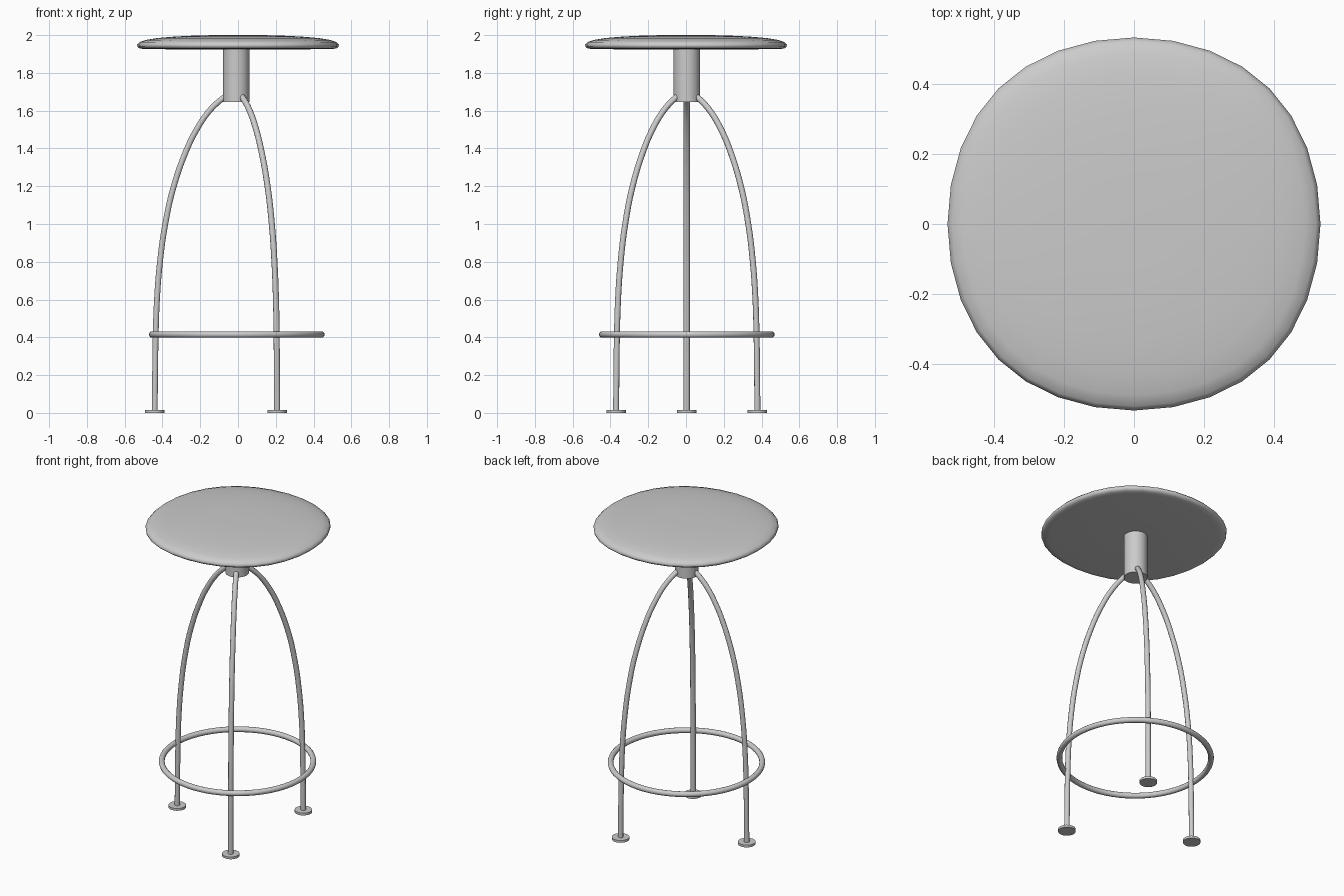
import bpy, bmesh
from math import sin, cos, pi, radians

if "Cube" in bpy.data.objects:
    bpy.data.objects.remove(bpy.data.objects["Cube"])

CX, CY = -0.009, 0.004   # axis of the frame


def smooth(ob, angle=40):
    bpy.ops.object.select_all(action='DESELECT')
    ob.select_set(True)
    bpy.context.view_layer.objects.active = ob
    bpy.ops.object.shade_smooth_by_angle(angle=radians(angle))


def cylinder(name, x, y, z0, z1, r, n=32):
    bpy.ops.mesh.primitive_cylinder_add(vertices=n, radius=r, depth=z1 - z0,
                                        location=(x, y, (z0 + z1) / 2))
    ob = bpy.context.object
    ob.name = name
    smooth(ob)
    return ob


# Seat: slightly squared disc cushion lofted from a profile
profile = [(0.12, 2.0), (0.22, 1.998), (0.34, 1.992), (0.43, 1.984), (0.49, 1.974),
           (0.522, 1.963), (0.534, 1.95), (0.532, 1.938), (0.52, 1.929), (0.49, 1.926),
           (0.12, 1.923)]
bm = bmesh.new()
N = 32
rings = []
for r, z in profile:
    ring = []
    for i in range(N):
        t = 2 * pi * i / N
        a = t + 0.02 * sin(4 * t)
        k = r * (1 + 0.014 * (1 - cos(4 * t)))
        ring.append(bm.verts.new((k * cos(a), k * sin(a), z)))
    rings.append(ring)
for a, b in zip(rings, rings[1:]):
    for i in range(N):
        j = (i + 1) % N
        bm.faces.new((a[i], b[i], b[j], a[j]))
bm.faces.new(rings[0])
bm.faces.new(rings[-1][::-1])
mesh = bpy.data.meshes.new("seat")
bm.to_mesh(mesh)
bm.free()
seat = bpy.data.objects.new("seat", mesh)
bpy.context.collection.objects.link(seat)
smooth(seat, 60)

# Central column
cylinder("column", CX, CY, 1.645, 1.93, 0.07)

# Foot ring
bpy.ops.mesh.primitive_torus_add(location=(CX + 0.003, CY, 0.415), major_radius=0.448,
                                 minor_radius=0.017, major_segments=64, minor_segments=12)
bpy.context.object.name = "foot_ring"
smooth(bpy.context.object, 60)

# Three arched tube legs with disc feet
path = [(0.05, 1.68), (0.09, 1.651), (0.15, 1.59), (0.21, 1.5), (0.26, 1.4), (0.331, 1.2),
        (0.376, 1.0), (0.404, 0.8), (0.42, 0.6), (0.427, 0.4), (0.43, 0.2), (0.432, 0.008)]
for n, deg in enumerate((180, 60, -60), 1):
    c, s = cos(radians(deg)), sin(radians(deg))
    cu = bpy.data.curves.new(f"leg_{n}", 'CURVE')
    cu.dimensions = '3D'
    cu.bevel_depth = 0.016
    cu.bevel_resolution = 3
    cu.resolution_u = 4
    cu.use_fill_caps = True
    sp = cu.splines.new('BEZIER')
    sp.bezier_points.add(len(path) - 1)
    for p, (r, z) in zip(sp.bezier_points, path):
        p.co = (CX + r * c, CY + r * s, z)
        p.handle_left_type = p.handle_right_type = 'AUTO'
    leg = bpy.data.objects.new(f"leg_{n}", cu)
    bpy.context.collection.objects.link(leg)
    cylinder(f"foot_{n}", CX + 0.432 * c, CY + 0.432 * s, 0, 0.015, 0.052, 24)
